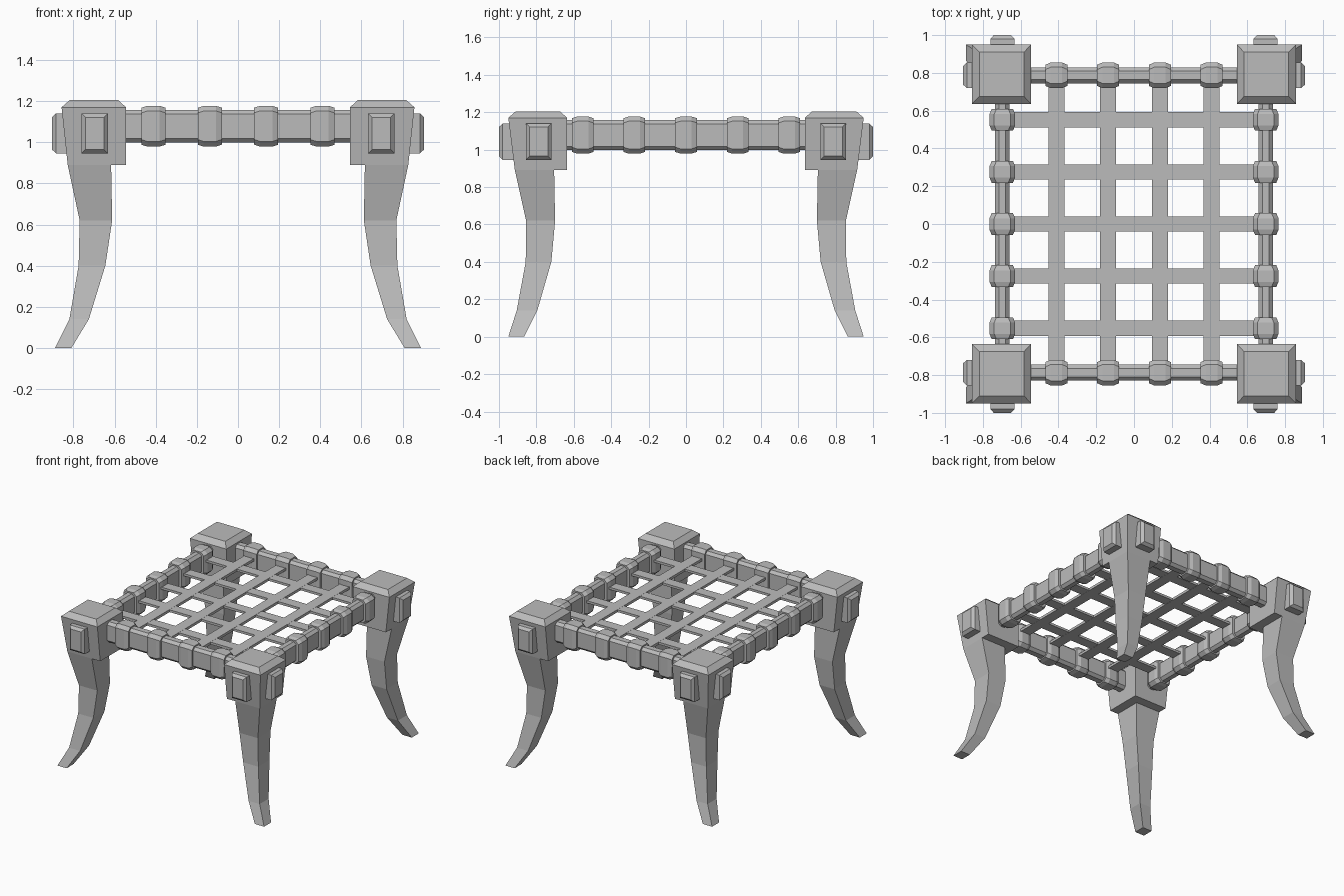
import bpy
import bmesh
from mathutils import Vector

if "Cube" in bpy.data.objects:
    bpy.data.objects.remove(bpy.data.objects["Cube"], do_unlink=True)

grey = bpy.data.materials.new("plain grey")
grey.use_nodes = True
grey.diffuse_color = (0.5, 0.5, 0.5, 1)
grey.node_tree.nodes["Principled BSDF"].inputs["Base Color"].default_value = (0.5, 0.5, 0.5, 1)


def loft(name, rings):
    """Skin matching rings of points and close both ends."""
    bm = bmesh.new()
    loops = [[bm.verts.new(p) for p in ring] for ring in rings]
    n = len(loops[0])
    for a, b in zip(loops, loops[1:]):
        for i in range(n):
            j = (i + 1) % n
            bm.faces.new((a[i], a[j], b[j], b[i]))
    bm.faces.new(loops[0][::-1])
    bm.faces.new(loops[-1])
    bmesh.ops.recalc_face_normals(bm, faces=bm.faces)
    mesh = bpy.data.meshes.new(name)
    bm.to_mesh(mesh)
    bm.free()
    mesh.materials.append(grey)
    obj = bpy.data.objects.new(name, mesh)
    bpy.context.collection.objects.link(obj)
    return obj


def rect(x0, x1, y0, y1, z, sx, sy):
    return [(sx * x, sy * y, z) for x, y in ((x0, y0), (x1, y0), (x1, y1), (x0, y1))]


def bar(name, axis, centre, stations, chamfer):
    """Bar along x or y; stations are (position, half width, half height)."""
    rings = []
    for t, w, h in stations:
        c = chamfer
        section = [(w, h - c), (w - c, h), (c - w, h), (-w, h - c),
                   (-w, c - h), (c - w, -h), (w - c, -h), (w, c - h)]
        if c == 0:
            section = section[::2]
            section = [(w, h), (-w, h), (-w, -h), (w, -h)]
        rings.append([Vector((t, u, v) if axis == "x" else (u, t, v)) + Vector(centre)
                      for u, v in section])
    return loft(name, rings)


RAIL_X, RAIL_Y, RAIL_Z = 0.697, 0.787, 1.078
STRAP_Z = 1.10

# Corner posts: curved leg, square block with sloped cap, and two tenon ends
leg = [(0.81, 0.89, 0.865, 0.95, 0.0), (0.725, 0.82, 0.795, 0.905, 0.14),
       (0.645, 0.775, 0.72, 0.857, 0.40), (0.612, 0.77, 0.70, 0.855, 0.62),
       (0.617, 0.828, 0.705, 0.915, 0.89)]
block = [(0.545, 0.828, 0.635, 0.915, 0.89), (0.545, 0.858, 0.635, 0.95, 1.17),
         (0.582, 0.818, 0.675, 0.91, 1.205)]
for sx, side in ((1, "left"), (-1, "right")):
    for sy, end in ((-1, "front"), (1, "back")):
        tag = f"{end}_{side}"
        loft(f"{tag}_leg", [rect(*r, sx, sy) for r in leg])
        loft(f"{tag}_block", [rect(*r, sx, sy) for r in block])
        bar(f"{tag}_end_tenon", "y", (sx * RAIL_X, 0, 1.043),
            [(sy * 0.80, 0.064, 0.097), (sy * 0.98, 0.064, 0.097), (sy, 0.045, 0.078)], 0)
        bar(f"{tag}_side_tenon", "x", (0, sy * RAIL_Y, 1.043),
            [(sx * 0.72, 0.068, 0.097), (sx * 0.885, 0.068, 0.097), (sx * 0.905, 0.049, 0.078)], 0)

# Rails between the posts
for s, end, side in ((-1, "front", "right"), (1, "back", "left")):
    bar(f"{end}_rail", "x", (0, s * RAIL_Y, RAIL_Z), [(t, 0.042, 0.08) for t in (-0.6, 0.6)], 0.02)
    bar(f"{side}_rail", "y", (s * RAIL_X, 0, RAIL_Z), [(t, 0.038, 0.08) for t in (-0.7, 0.7)], 0.02)

# Woven straps and the bulging wraps that tie them to the rails
wrap = [(-0.058, 0.056, 0.09), (-0.03, 0.068, 0.099), (0.03, 0.068, 0.099), (0.058, 0.056, 0.09)]
for i in range(4):
    x = (i - 1.5) * 0.274
    bar(f"long_strap_{i + 1}", "y", (x, 0, STRAP_Z), [(t, 0.042, 0.01) for t in (-0.75, 0.75)], 0)
    for s, end in ((-1, "front"), (1, "back")):
        bar(f"{end}_wrap_{i + 1}", "x", (x, s * RAIL_Y, RAIL_Z), wrap, 0.025)
for i in range(5):
    y = (i - 2) * 0.276
    bar(f"cross_strap_{i + 1}", "x", (0, y, STRAP_Z), [(t, 0.04, 0.009) for t in (-0.66, 0.66)], 0)
    for s, side in ((-1, "right"), (1, "left")):
        bar(f"{side}_wrap_{i + 1}", "y", (s * RAIL_X, y, RAIL_Z), wrap, 0.025)
